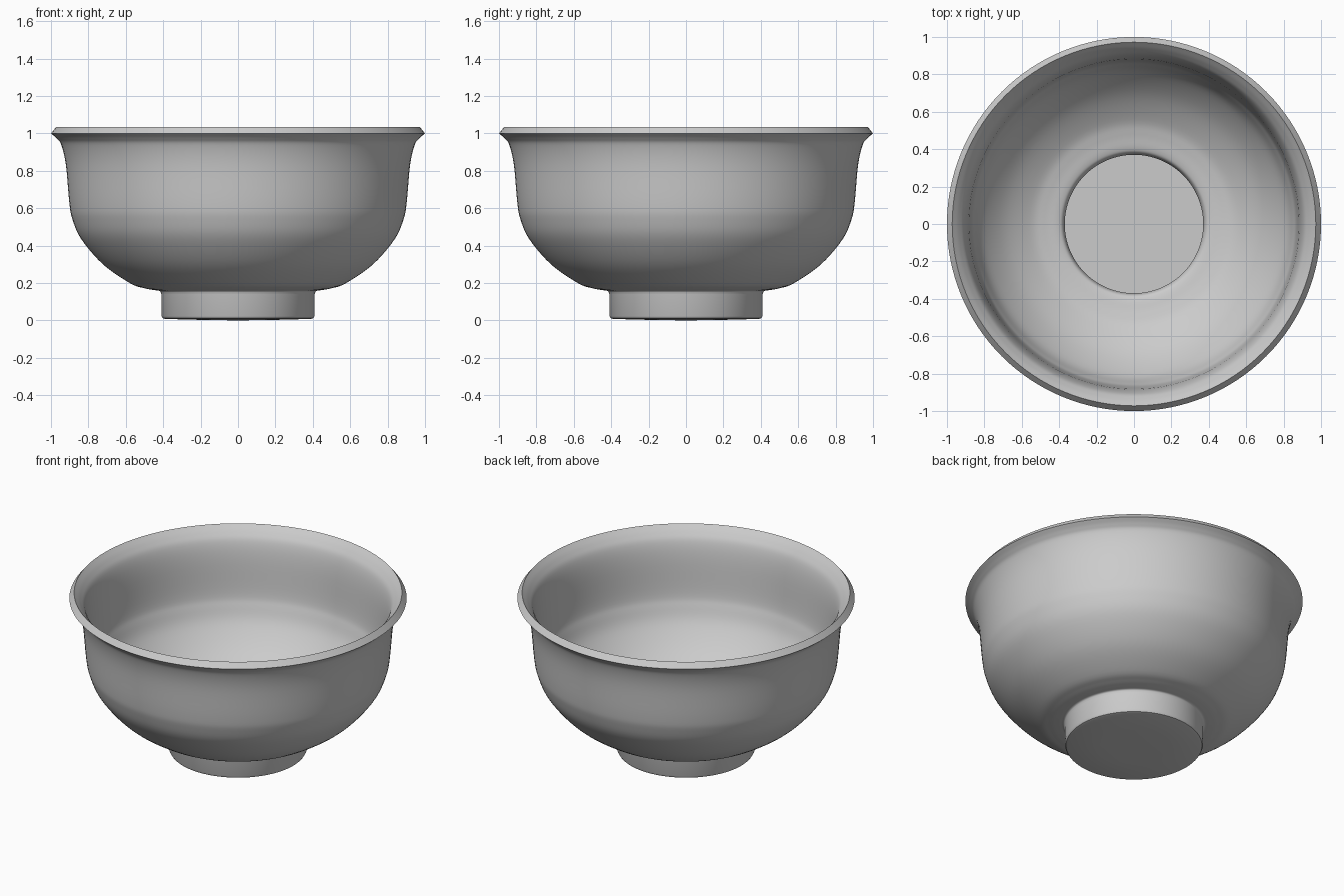
import bpy, bmesh, math
from mathutils import Vector

cube = bpy.data.objects.get("Cube")
if cube:
    bpy.data.objects.remove(cube)

glaze = bpy.data.materials.new("light_grey_ceramic")
glaze.use_nodes = True
colour = (0.6, 0.6, 0.6, 1)
glaze.diffuse_color = colour
glaze.node_tree.nodes["Principled BSDF"].inputs["Base Color"].default_value = colour


def smooth_path(points, steps=5):
    """Catmull-Rom curve through the given radius/height points."""
    pts = [Vector(p) for p in points]
    pts = [2 * pts[0] - pts[1]] + pts + [2 * pts[-1] - pts[-2]]
    path = []
    for a, b, c, d in zip(pts, pts[1:], pts[2:], pts[3:]):
        for i in range(steps):
            t = i / steps
            path.append(0.5 * (2 * b + (c - a) * t + (2 * a - 5 * b + 4 * c - d) * t * t
                               + (3 * b - a - 3 * c + d) * t ** 3))
    return path + [pts[-2]]


def lathe(name, profile, segments=128):
    """Turn a profile around the vertical axis."""
    bm = bmesh.new()
    verts = [bm.verts.new((r, 0, z)) for r, z in profile]
    edges = [bm.edges.new(pair) for pair in zip(verts, verts[1:])]
    bmesh.ops.spin(bm, geom=verts + edges, axis=(0, 0, 1), cent=(0, 0, 0),
                   angle=math.tau, steps=segments, use_duplicate=False)
    bmesh.ops.remove_doubles(bm, verts=bm.verts, dist=0.0005)
    bmesh.ops.recalc_face_normals(bm, faces=bm.faces)
    mesh = bpy.data.meshes.new(name)
    bm.to_mesh(mesh)
    bm.free()
    mesh.materials.append(glaze)
    obj = bpy.data.objects.new(name, mesh)
    bpy.context.collection.objects.link(obj)
    bpy.ops.object.select_all(action='DESELECT')
    obj.select_set(True)
    bpy.context.view_layer.objects.active = obj
    bpy.ops.object.shade_smooth_by_angle(angle=math.radians(40))
    return obj


# Foot: gently domed underside, rounded lower edge, straight side
foot = [(0, 0), (0.2, 0.003), (0.39, 0.008), (0.403, 0.012), (0.41, 0.025), (0.41, 0.14)]

# Outer wall: round belly flaring out to the lip
outer = smooth_path([(0.41, 0.14), (0.418, 0.157), (0.447, 0.162), (0.5, 0.172), (0.575, 0.198),
                     (0.72, 0.298), (0.837, 0.433), (0.885, 0.54), (0.902, 0.63),
                     (0.92, 0.83), (0.944, 0.936), (0.968, 0.972), (1, 1)])

# Lip: bevelled edge, then the inner wall down into the sunken foot
inner = smooth_path([(0.972, 1.035), (0.935, 0.995), (0.905, 0.945), (0.885, 0.84),
                     (0.87, 0.63), (0.85, 0.55), (0.805, 0.45), (0.695, 0.325),
                     (0.56, 0.232), (0.48, 0.204), (0.41, 0.19), (0.382, 0.175), (0.37, 0.14)])

# Flat floor inside the foot
floor = [(0.37, 0.045), (0, 0.045)]

lathe("bowl", foot + outer[1:] + inner + floor)
